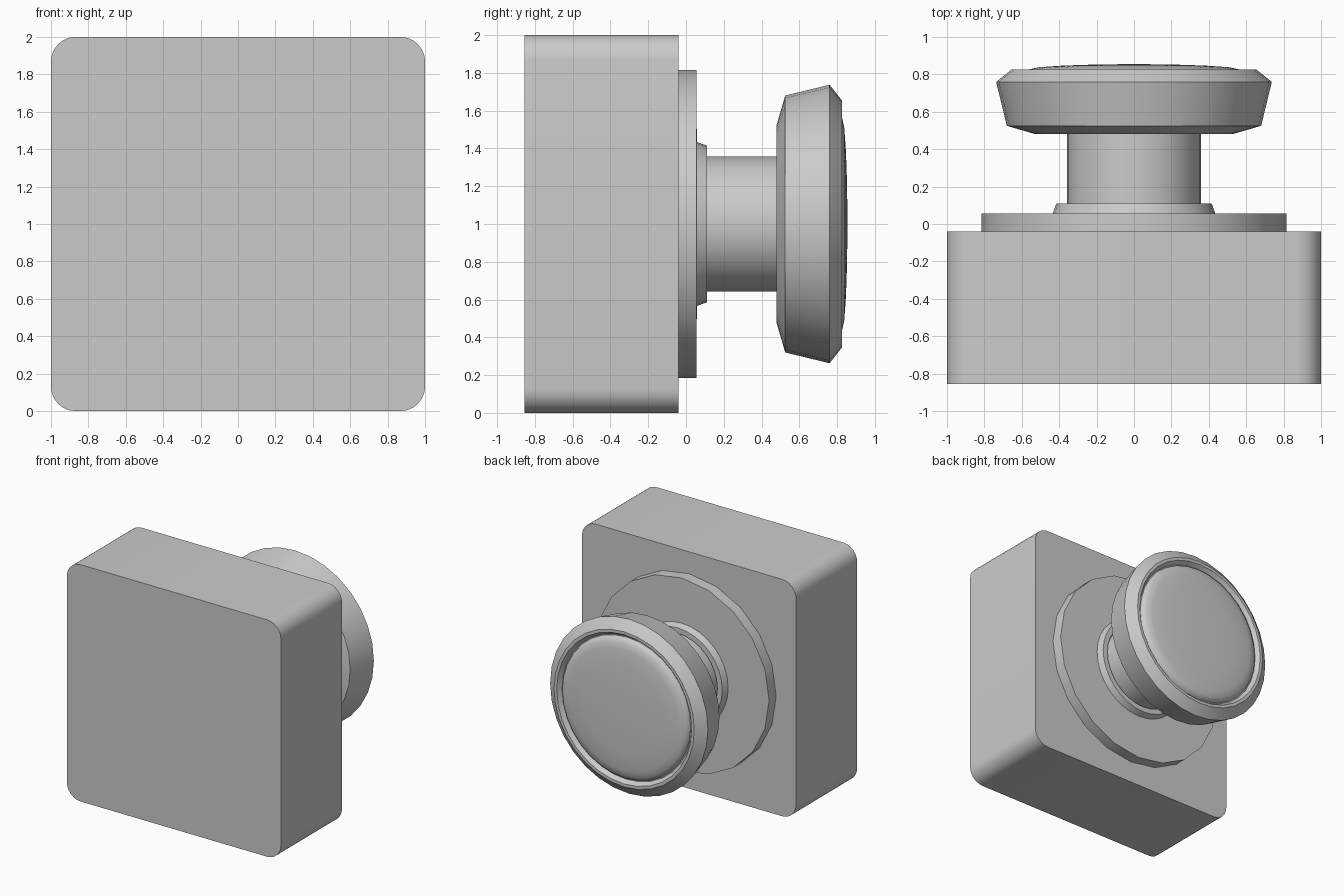
import bpy, bmesh, math

if "Cube" in bpy.data.objects:
    bpy.data.objects.remove(bpy.data.objects["Cube"])

CENTRE_Z = 1.0


def make_object(name, bm, angle=30):
    bmesh.ops.recalc_face_normals(bm, faces=bm.faces[:])
    mesh = bpy.data.meshes.new(name)
    bm.to_mesh(mesh)
    bm.free()
    obj = bpy.data.objects.new(name, mesh)
    bpy.context.collection.objects.link(obj)
    bpy.ops.object.select_all(action='DESELECT')
    obj.select_set(True)
    bpy.context.view_layer.objects.active = obj
    bpy.ops.object.shade_smooth_by_angle(angle=math.radians(angle))
    return obj


def turned(name, profile, sides, angle=30):
    """Revolve (radius, y) points around the knob axis."""
    bm = bmesh.new()
    rings = []
    for r, y in profile:
        if r == 0:
            rings.append([bm.verts.new((0, y, CENTRE_Z))])
            continue
        steps = [2 * math.pi * i / sides for i in range(sides)]
        rings.append([bm.verts.new((r * math.cos(a), y, CENTRE_Z + r * math.sin(a)))
                      for a in steps])
    for a, b in zip(rings, rings[1:]):
        for i in range(sides):
            j = (i + 1) % sides
            if len(a) == 1:
                bm.faces.new((a[0], b[i], b[j]))
            elif len(b) == 1:
                bm.faces.new((a[i], a[j], b[0]))
            else:
                bm.faces.new((a[i], a[j], b[j], b[i]))
    return make_object(name, bm, angle)


# Square block with rounded long edges
bm = bmesh.new()
bmesh.ops.create_cube(bm, size=1)
for v in bm.verts:
    v.co = (v.co.x * 2, v.co.y * 0.815 - 0.4475, v.co.z * 2 + CENTRE_Z)
long_edges = [e for e in bm.edges if abs(e.verts[0].co.y - e.verts[1].co.y) > 0.1]
bmesh.ops.bevel(bm, geom=long_edges, offset=0.13, offset_type='OFFSET',
                segments=6, profile=0.5, affect='EDGES')
make_object("wall_block", bm)

# Round backing plate
turned("backing_plate", [(0, -0.04), (0.815, -0.04), (0.815, 0.055), (0, 0.06)], 20)

# Collar where the stem meets the plate
turned("stem_collar", [(0, 0.05), (0.435, 0.055), (0.415, 0.11), (0.37, 0.11),
                       (0.355, 0.085), (0, 0.085)], 32)

# Stem
turned("stem", [(0, 0.06), (0.357, 0.06), (0.357, 0.49), (0, 0.49)], 32)

# Knob head with flared sides
turned("knob_head", [(0, 0.48), (0.525, 0.48), (0.68, 0.525), (0.737, 0.76),
                     (0.655, 0.825), (0.63, 0.825), (0.605, 0.79), (0, 0.79)], 32, 15)

# Domed face set into the rim
turned("knob_face", [(0, 0.78), (0.60, 0.78), (0.59, 0.808), (0.565, 0.826),
                     (0.51, 0.838), (0.38, 0.847), (0.2, 0.853), (0, 0.855)], 32, 40)
